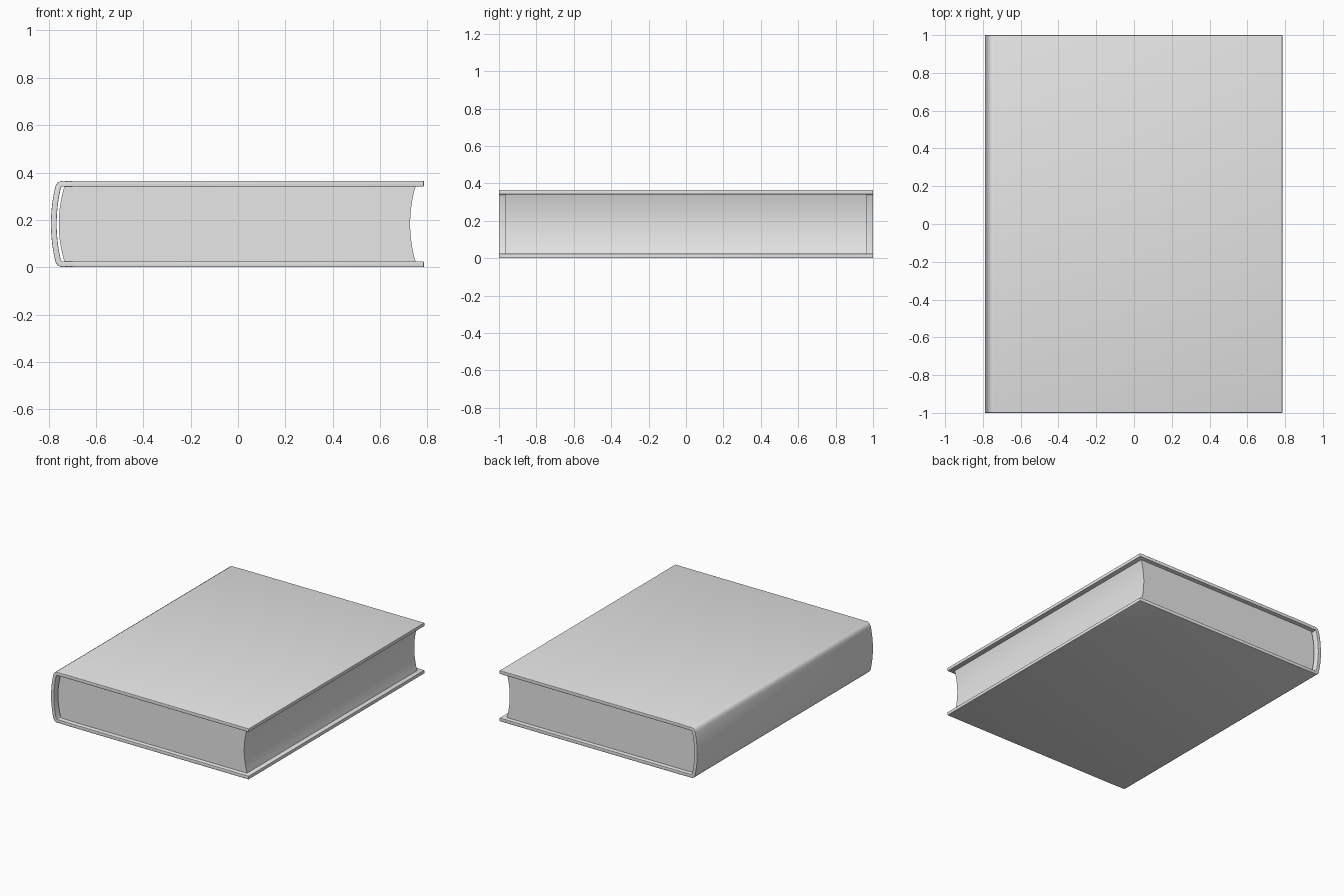
import bpy
import bmesh
from mathutils import Vector

if "Cube" in bpy.data.objects:
    bpy.data.objects.remove(bpy.data.objects["Cube"])

MID = 0.1825      # half height of the book
HALF = 1.0        # half length of the cover
THICK = 0.024     # board thickness

grey = bpy.data.materials.new("plain_grey")
grey.use_nodes = True
grey.diffuse_color = (0.8, 0.8, 0.8, 1)
grey.node_tree.nodes["Principled BSDF"].inputs["Base Color"].default_value = (0.8, 0.8, 0.8, 1)


def extrude_profile(name, outline, half_length, bevel):
    """Extrude a closed x-z outline symmetrically along y."""
    bm = bmesh.new()
    face = bm.faces.new([bm.verts.new((x, -half_length, z)) for x, z in outline])
    new = bmesh.ops.extrude_face_region(bm, geom=[face])["geom"]
    bmesh.ops.translate(bm, vec=(0, 2 * half_length, 0),
                        verts=[v for v in new if isinstance(v, bmesh.types.BMVert)])
    bmesh.ops.recalc_face_normals(bm, faces=bm.faces)
    mesh = bpy.data.meshes.new(name)
    bm.to_mesh(mesh)
    bm.free()
    mesh.materials.append(grey)
    obj = bpy.data.objects.new(name, mesh)
    bpy.context.collection.objects.link(obj)
    bpy.ops.object.select_all(action="DESELECT")
    obj.select_set(True)
    bpy.context.view_layer.objects.active = obj
    if bevel:
        mod = obj.modifiers.new("rounded_edges", "BEVEL")
        mod.width = bevel
        mod.segments = 3
        mod.limit_method = "ANGLE"
        mod.angle_limit = 0.9
        bpy.ops.object.modifier_apply(modifier=mod.name)
    bpy.ops.object.shade_smooth_by_angle(angle=0.6)
    return obj


def arc(x_mid, depth, half_height, steps=16):
    """Shallow curve from top to bottom, bulging to x_mid at mid height."""
    ts = [1 - 2 * i / steps for i in range(steps + 1)]
    return [(x_mid + depth * t * t, MID + half_height * t) for t in ts]


# Cover: centre line of the upper board, hinge and spine, mirrored below
board_z = 2 * MID - THICK / 2
top = [(0.785, board_z), (-0.66, board_z), (-0.695, board_z - 0.001),
       (-0.715, board_z - 0.002), (-0.735, board_z - 0.001), (-0.747, board_z - 0.001),
       (-0.754, board_z - 0.005), (-0.759, board_z - 0.013)]
bottom = [(x, 2 * MID - z) for x, z in reversed(top)]
line = [Vector(p) for p in top + arc(-0.778, 0.016, 0.147) + bottom]

outer, inner = [], []
for i, p in enumerate(line):
    d = (line[min(i + 1, len(line) - 1)] - line[max(i - 1, 0)]).normalized()
    n = Vector((d.y, -d.x)) * THICK / 2
    outer.append(p - n)
    inner.append(p + n)
extrude_profile("cover", outer + inner[::-1], HALF, 0.008)

# Page block: rounded back, hollow fore edge
page_half = MID - THICK + 0.001
back = arc(-0.757, 0.024, page_half)
fore = arc(0.727, 0.023, page_half)
extrude_profile("page_block", back + fore[::-1], 0.968, 0)
